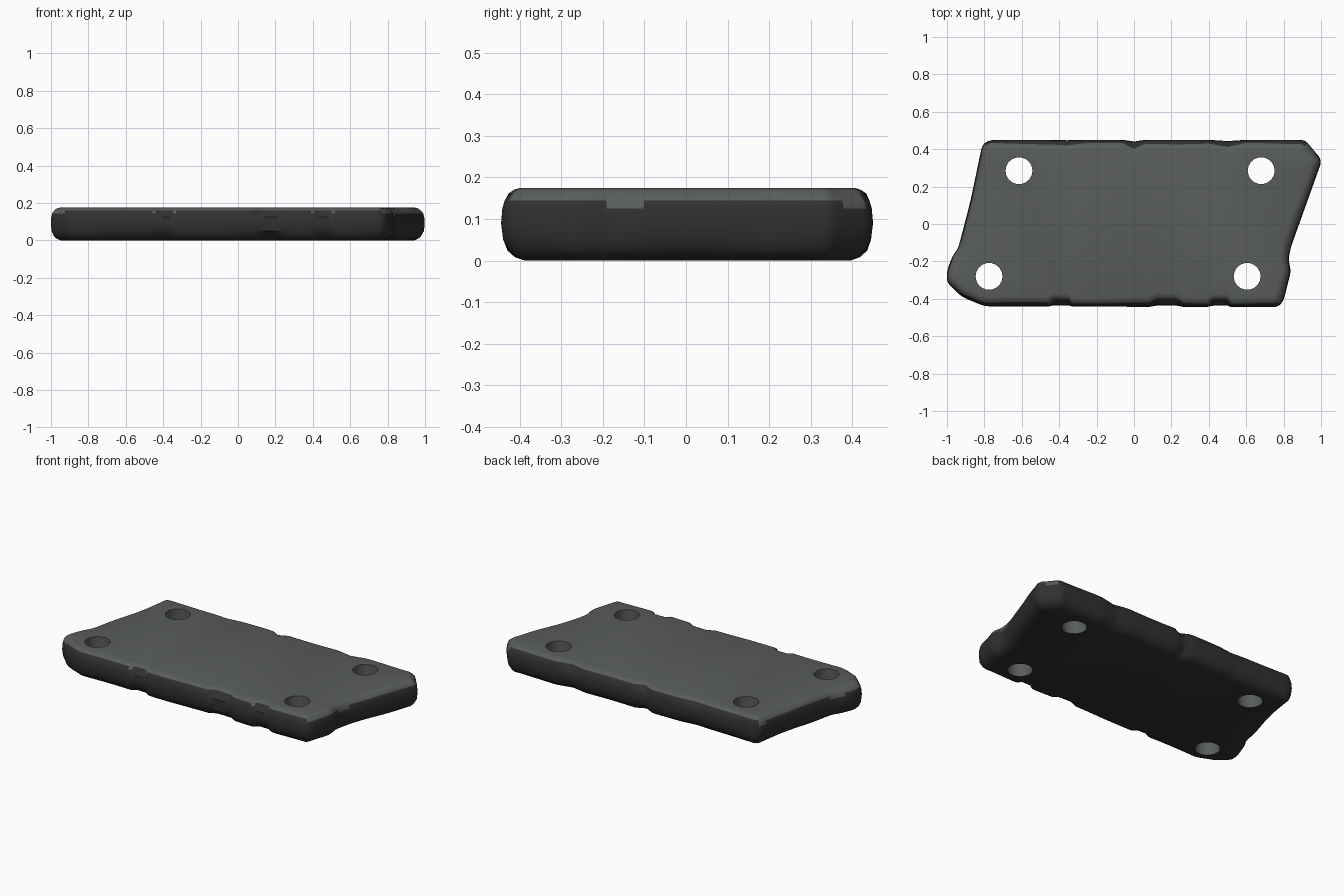
import bpy, bmesh, math
from mathutils import Vector

cube = bpy.data.objects.get("Cube")
if cube:
    bpy.data.objects.remove(cube)


def material(name, colour):
    m = bpy.data.materials.new(name)
    m.use_nodes = True
    m.diffuse_color = colour
    bsdf = m.node_tree.nodes["Principled BSDF"]
    bsdf.inputs["Base Color"].default_value = colour
    bsdf.inputs["Roughness"].default_value = 0.8
    return m


worn_top = material("grey green top", (0.1, 0.11, 0.1, 1))
dark_edge = material("charcoal edge", (0.03, 0.03, 0.03, 1))

# Slanted plate outline, counter-clockwise seen from above
corners = [(-0.80, -0.44), (0.77, -0.445), (0.80, -0.41), (0.84, -0.25),
           (0.825, -0.19), (0.84, -0.12), (0.98, 0.27), (1.005, 0.34),
           (0.915, 0.45), (-0.77, 0.45), (-0.81, 0.43), (-0.875, 0.12),
           (-0.94, -0.13), (-0.97, -0.17), (-1.0, -0.25), (-1.003, -0.31),
           (-0.92, -0.39)]
# Height and inset of each ring of the rounded edge
levels = [(0, 0.06), (0.008, 0.036), (0.024, 0.018), (0.05, 0.005),
          (0.09, 0), (0.125, 0.003), (0.145, 0.009), (0.161, 0.02),
          (0.171, 0.035), (0.175, 0.05)]
# Worn notches: centre, half width, depth
front_notches = [(-0.39, 0.06, 0.022), (0.175, 0.08, 0.022), (0.46, 0.06, 0.026)]
back_notches = [(0.0, 0.06, 0.03), (0.50, 0.10, 0.022), (-0.36, 0.09, 0.008)]
holes = [(-0.615, 0.285), (0.68, 0.285), (-0.775, -0.28), (0.605, -0.28)]
HOLE_RADIUS, HOLE_SIDES = 0.072, 18


def smooth_loop(pts, passes):
    for _ in range(passes):
        pts = [(pts[i - 1] + 2 * p + pts[(i + 1) % len(pts)]) / 4
               for i, p in enumerate(pts)]
    return pts


def notch_depth(p, bend):
    """Inward push at an outline point; strongest near the top and bottom."""
    depth = 0
    if p.y < -0.4:
        for x, half, d in front_notches:
            depth += d * min(1, max(0, (half - abs(p.x - x)) / 0.015))
    elif p.y > 0.4:
        for x, half, d in back_notches:
            depth += d * max(0, 1 - abs(p.x - x) / half)
    return depth * bend


# Evenly resample the outline and find its softened inward directions
outline = []
for i, a in enumerate(corners):
    a, b = Vector(a), Vector(corners[(i + 1) % len(corners)])
    n = max(1, round((b - a).length / 0.018))
    outline += [a.lerp(b, k / n) for k in range(n)]
outline = smooth_loop(outline, 2)
count = len(outline)
inward = []
for i in range(count):
    t = (outline[(i + 1) % count] - outline[i - 1]).normalized()
    inward.append(Vector((-t.y, t.x)))
inward = smooth_loop(inward, 4)

bm = bmesh.new()


def add_ring(points, z):
    return [bm.verts.new((p.x, p.y, z)) for p in points]


def bridge(low, high):
    n = len(low)
    return [bm.faces.new((low[i], low[(i + 1) % n], high[(i + 1) % n], high[i]))
            for i in range(n)]


# Rounded outer edge
rings = []
for z, inset in levels:
    bend = 0.3 if 0.04 < z < 0.135 else 1
    pts = []
    for p, v in zip(outline, inward):
        wear = 0.004 * math.sin(9 * p.x + 13 * p.y) if inset > 0.01 else 0
        pts.append(p + v * (inset + wear + notch_depth(p, bend)))
    rings.append(add_ring(pts, z))
edge_faces = []
for low, high in zip(rings, rings[1:]):
    edge_faces += bridge(low, high)

# Through hole walls
hole_bottoms, hole_tops, hole_faces = [], [], []
for x, y in holes:
    circle = [Vector((x + HOLE_RADIUS * math.cos(a), y + HOLE_RADIUS * math.sin(a)))
              for a in (math.tau * k / HOLE_SIDES for k in range(HOLE_SIDES))]
    low, high = add_ring(circle, levels[0][0]), add_ring(circle, levels[-1][0])
    hole_faces += bridge(high, low)
    hole_bottoms.append(low)
    hole_tops.append(high)


# Flat top and bottom, pierced by the holes
def cap(loops, normal):
    edges = [bm.edges.get((lp[i - 1], lp[i])) for lp in loops for i in range(len(lp))]
    made = bmesh.ops.triangle_fill(bm, edges=edges, use_beauty=True, normal=normal)
    return [f for f in made["geom"] if isinstance(f, bmesh.types.BMFace)]


bottom_faces = cap([rings[0]] + hole_bottoms, (0, 0, -1))
top_faces = cap([rings[-1]] + hole_tops, (0, 0, 1))
bmesh.ops.recalc_face_normals(bm, faces=bm.faces[:])

# Worn colour on top and in the holes, reaching lower around the two ends
for f in edge_faces:
    c = f.calc_center_median()
    at_end = abs(f.normal.y) < abs(f.normal.x) * 1.2
    limit = 0.142 + 0.008 * math.sin(11 * c.y) if at_end else 0.163
    f.material_index = 0 if c.z > limit else 1
for f in bottom_faces:
    f.material_index = 1
for f in top_faces + hole_faces:
    f.material_index = 0

mesh = bpy.data.meshes.new("mounting_plate")
bm.to_mesh(mesh)
bm.free()
mesh.materials.append(worn_top)
mesh.materials.append(dark_edge)
plate = bpy.data.objects.new("mounting_plate", mesh)
bpy.context.collection.objects.link(plate)
bpy.context.view_layer.objects.active = plate
plate.select_set(True)
bpy.ops.object.shade_smooth_by_angle(angle=math.radians(40))
